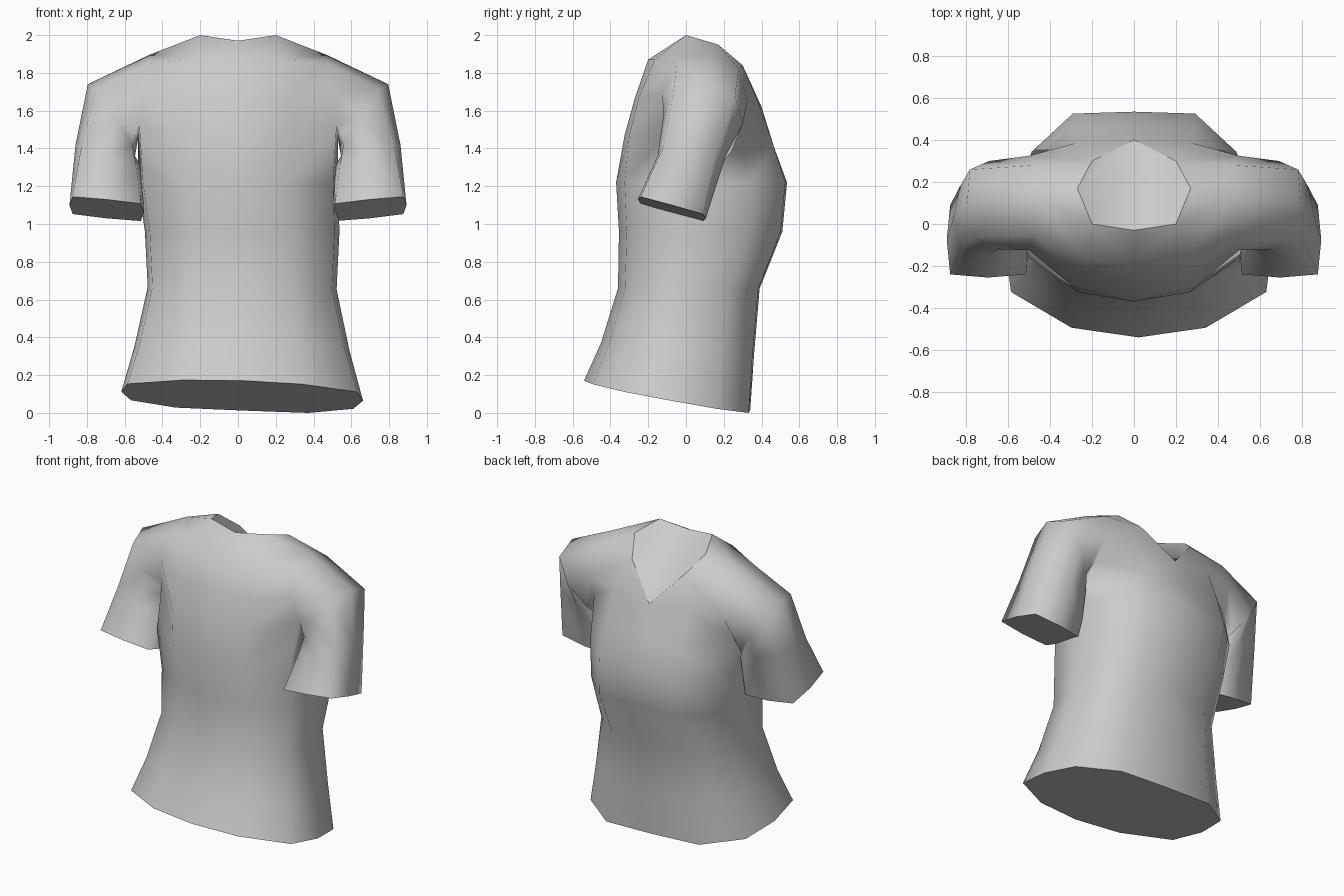
import bpy, bmesh
from math import sin, cos, pi, copysign
from mathutils import Vector

if "Cube" in bpy.data.objects:
    bpy.data.objects.remove(bpy.data.objects["Cube"])

bm = bmesh.new()


def V(x, y, z):
    return bm.verts.new((x, y, z))


def soft(v, e):
    return copysign(abs(v) ** e, v) if abs(v) > 1e-6 else 0.0


def strip(a, b, closed=False):
    """Quads between two rows of points."""
    n = len(a)
    for i in range(n if closed else n - 1):
        j = (i + 1) % n
        bm.faces.new((a[i], a[j], b[j], b[i]))


# Half torso rings: height, half width, back y, side y, front y, tilt
rings = [(0.065, 0.64, -0.54, -0.08, 0.34, -0.18),
         (0.335, 0.57, -0.45, -0.03, 0.36, -0.08),
         (0.66, 0.50, -0.36, 0.01, 0.39, 0.0),
         (0.96, 0.515, -0.355, 0.06, 0.51, 0.0),
         (1.22, 0.53, -0.37, 0.08, 0.535, 0.0)]
# Section outline from the middle back round to the middle front
outline = [(0, -1), (0.5, -0.9), (0.95, -0.53), (1, 0), (0.92, 0.58), (0.55, 0.98), (0, 1)]
torso = []
for z, w, yb, yc, yf, tilt in rings:
    row = []
    for u, v in outline:
        y = yc + v * (yc - yb if v < 0 else yf - yc)
        row.append(V(w * u, y, z + tilt * y))
    torso.append(row)

# Sleeve rings: centre, outward axis, forward axis, squareness
# Order: top, front top, front, front under, under, back under, back, back top
sleeve = []
for c, a, b, e in [((0.50, 0.10, 1.67), (-0.03, 0.02, 0.225), (0, 0.225, -0.02), 0.9),
                   ((0.67, 0.09, 1.55), (0.125, 0.01, 0.19), (0.02, 0.21, -0.02), 0.75),
                   ((0.685, 0.03, 1.36), (0.175, 0, 0.06), (0, 0.18, 0), 0.55),
                   ((0.695, -0.075, 1.08), (0.197, 0, 0.02), (0, 0.18, -0.05), 0.25)]:
    sleeve.append([bm.verts.new(Vector(c) + Vector(a) * soft(cos(i * pi / 4), e)
                                + Vector(b) * soft(sin(i * pi / 4), e)) for i in range(8)])
for lo, hi in zip(sleeve, sleeve[1:]):
    strip(lo, hi, True)
T, FT, F, FU, U, BU, B, BT = sleeve[0]

# Armpit row joins the torso to the armhole
torso.append([V(0, -0.325, 1.47), V(0.29, -0.3, 1.47), BU, U, FU,
              V(0.29, 0.465, 1.41), V(0, 0.465, 1.41)])
for lo, hi in zip(torso, torso[1:]):
    strip(lo, hi)
arm = torso[-1]

# Neckline, yoke and shoulder panels
n0, n1, n2, n3, n4 = neck = [V(0, -0.03, 1.97), V(0.2, 0, 2.0), V(0.27, 0.17, 1.95),
                             V(0.2, 0.3, 1.84), V(0, 0.4, 1.62)]
r1 = [V(0, -0.27, 1.67), V(0.27, -0.25, 1.67), B]
r2 = [V(0, -0.2, 1.87), V(0.24, -0.165, 1.87), BT]
strip(arm[:3], r1)
strip(r1, r2)
chest = V(0.28, 0.385, 1.64)
for f in [(r2[0], r2[1], n1, n0), (r2[1], BT, T, n1), (n1, T, n2), (n2, T, FT, n3),
          (FU, arm[5], chest, F), (arm[5], arm[6], n4, chest),
          (F, chest, n3, FT), (chest, n4, n3)]:
    bm.faces.new(f)
bm.faces.new(neck)
for f in bm.faces:
    f.smooth = True
for a, b in zip(neck, neck[1:]):
    bm.edges.get((a, b)).smooth = False

# Mirror the half and weld the centre
copy = bmesh.ops.duplicate(bm, geom=bm.verts[:] + bm.edges[:] + bm.faces[:])["geom"]
for g in copy:
    if isinstance(g, bmesh.types.BMVert):
        g.co.x = -g.co.x
bmesh.ops.reverse_faces(bm, faces=[g for g in copy if isinstance(g, bmesh.types.BMFace)])
bmesh.ops.remove_doubles(bm, verts=bm.verts[:], dist=0.0005)

# Close the sleeve ends and hem
edge = [e for e in bm.edges if e.is_boundary]
for e in edge:
    e.smooth = False
for f in bmesh.ops.holes_fill(bm, edges=edge, sides=0)["faces"]:
    f.smooth = False
bmesh.ops.recalc_face_normals(bm, faces=bm.faces[:])

# The lower body hangs slightly askew
for v in bm.verts:
    if v.co.z < 1.0:
        k = 1 - v.co.z
        v.co.z -= 0.04 * v.co.x * k
        v.co.x += 0.022
low = min(v.co.z for v in bm.verts)
for v in bm.verts:
    if v.co.z < 0.3:
        v.co.z -= low

me = bpy.data.meshes.new("shirt")
bm.to_mesh(me)
bm.free()
bpy.context.collection.objects.link(bpy.data.objects.new("shirt", me))
